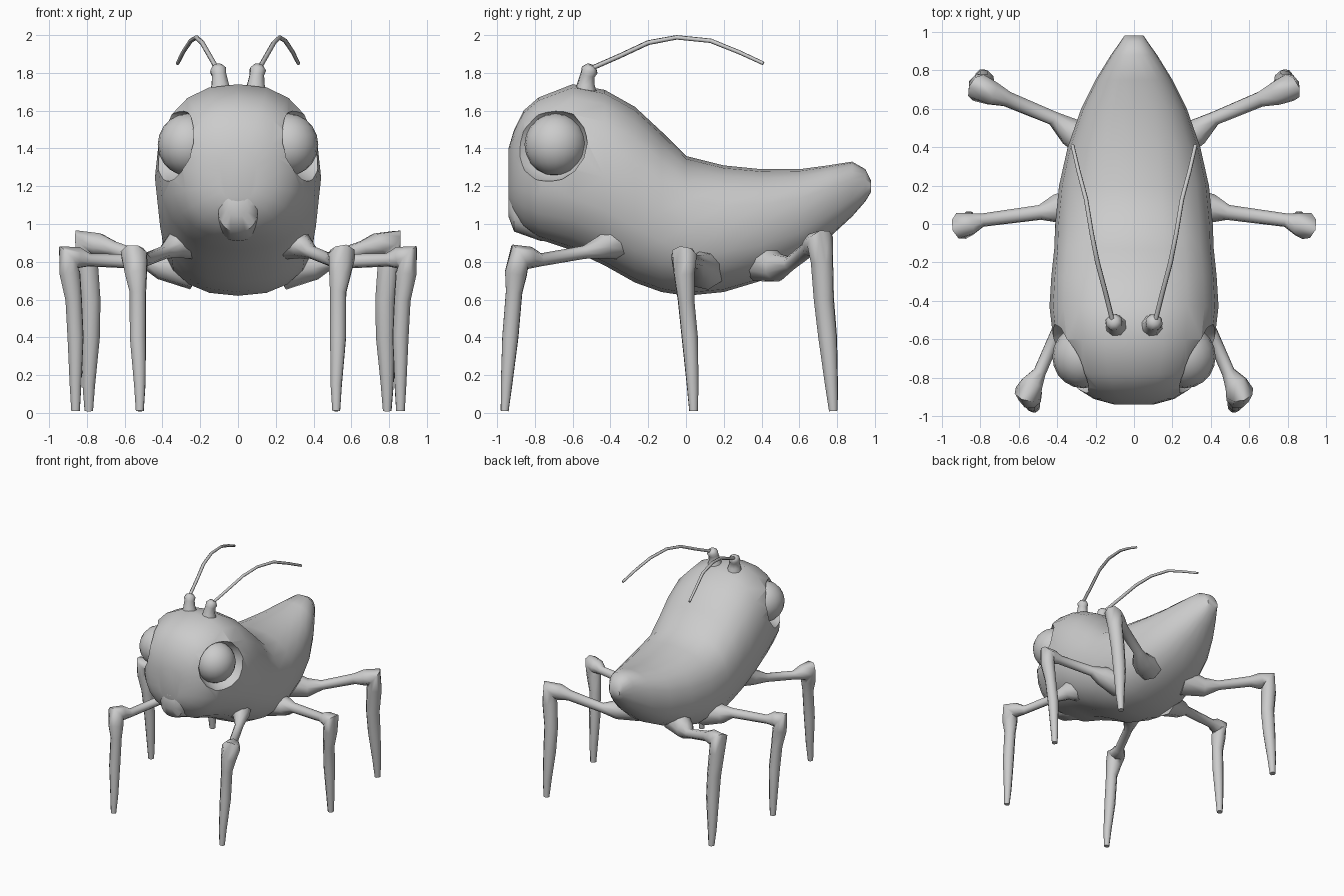
import bpy, bmesh, math
from mathutils import Vector

if "Cube" in bpy.data.objects:
    bpy.data.objects.remove(bpy.data.objects["Cube"])

grey = bpy.data.materials.new("light_grey")
grey.use_nodes = True
GREY = (0.6, 0.6, 0.6, 1)
grey.diffuse_color = GREY
grey.node_tree.nodes["Principled BSDF"].inputs["Base Color"].default_value = GREY


def smooth(obj, angle=50):
    bpy.ops.object.select_all(action='DESELECT')
    obj.select_set(True)
    bpy.context.view_layer.objects.active = obj
    bpy.ops.object.shade_smooth_by_angle(angle=math.radians(angle))


def loft(name, rings, angle=50):
    """Skin a list of equal-length vertex rings and cap both ends."""
    bm = bmesh.new()
    loops = [[bm.verts.new(p) for p in ring] for ring in rings]
    n = len(loops[0])
    for a, b in zip(loops, loops[1:]):
        for i in range(n):
            j = (i + 1) % n
            bm.faces.new((a[i], a[j], b[j], b[i]))
    bm.faces.new(loops[0])
    bm.faces.new(loops[-1])
    bmesh.ops.recalc_face_normals(bm, faces=bm.faces)
    mesh = bpy.data.meshes.new(name)
    bm.to_mesh(mesh)
    bm.free()
    obj = bpy.data.objects.new(name, mesh)
    bpy.context.collection.objects.link(obj)
    mesh.materials.append(grey)
    smooth(obj, angle)
    return obj


def tube(name, side, path, sides=8):
    """Round limb along (x, y, z, radius) points, mirrored by side."""
    pts = [Vector((side * p[0], p[1], p[2])) for p in path]
    rings = []
    normal = Vector((0.3, 1, 0.2))
    for i, p in enumerate(pts):
        before = (p - pts[i - 1]).normalized() if i else Vector()
        after = (pts[i + 1] - p).normalized() if i + 1 < len(pts) else Vector()
        t = (before + after).normalized()
        u = (normal - t * normal.dot(t)).normalized()
        v = t.cross(u)
        normal = u
        r = path[i][3]
        rings.append([p + r * (math.cos(a) * u + math.sin(a) * v)
                      for a in (math.tau * k / sides for k in range(sides))])
    return loft(name, rings, 70)


def ball(name, centre, scale, seg=20):
    bpy.ops.mesh.primitive_uv_sphere_add(segments=seg, ring_count=seg // 2, location=centre)
    obj = bpy.context.object
    obj.name = name
    obj.scale = scale
    bpy.ops.object.transform_apply(location=False, rotation=False, scale=True)
    obj.data.materials.append(grey)
    smooth(obj, 60)
    return obj


# Body: sections along y as (y, top, bottom, half width)
stations = [
    (-0.94, 1.40, 1.12, 0.10), (-0.91, 1.50, 1.05, 0.21), (-0.86, 1.60, 0.98, 0.29),
    (-0.78, 1.67, 0.92, 0.36), (-0.60, 1.74, 0.86, 0.42), (-0.43, 1.71, 0.78, 0.44),
    (-0.27, 1.62, 0.69, 0.43), (-0.13, 1.49, 0.64, 0.415), (0.00, 1.36, 0.62, 0.41),
    (0.20, 1.31, 0.64, 0.39), (0.40, 1.29, 0.70, 0.345), (0.60, 1.29, 0.80, 0.275),
    (0.75, 1.31, 0.92, 0.20), (0.88, 1.33, 1.04, 0.12), (0.95, 1.29, 1.12, 0.07),
    (0.98, 1.23, 1.17, 0.05)]


def section(y, top, bottom, half):
    ring = []
    for k in range(20):
        a = math.tau * k / 20
        c, s = math.cos(a), math.sin(a)
        x = half * math.copysign(abs(c) ** 0.85, c)
        z = (top + bottom) / 2 + (top - bottom) / 2 * math.copysign(abs(s) ** 0.85, s)
        ring.append((x, y, z))
    return ring


body = loft("body", [section(*s) for s in stations], 60)

# Eye sockets cut into the head
for side in (1, -1):
    cutter = ball("socket_cutter", (side * 0.40, -0.74, 1.43), (0.215, 0.22, 0.21), 16)
    cutter.hide_render = True
    mod = body.modifiers.new("socket", 'BOOLEAN')
    mod.operation = 'DIFFERENCE'
    mod.solver = 'EXACT'
    mod.object = cutter
    bpy.context.view_layer.objects.active = body
    bpy.ops.object.modifier_apply(modifier=mod.name)
    bpy.data.objects.remove(cutter)
smooth(body, 40)

# Snout at the lower front of the face
loft("snout", [section(-0.94, 1.16, 1.04, 0.06), section(-0.91, 1.20, 0.96, 0.105),
               section(-0.77, 1.18, 0.91, 0.12), section(-0.62, 1.1, 0.9, 0.10)])

# Leg points from the hip through the knee to the foot
legs = {
    "front": [(0.24, -0.36, 0.93, 0.13), (0.34, -0.44, 0.88, 0.065), (0.39, -0.54, 0.85, 0.035),
              (0.49, -0.77, 0.81, 0.035), (0.53, -0.83, 0.82, 0.06), (0.55, -0.88, 0.83, 0.075),
              (0.54, -0.90, 0.74, 0.062), (0.53, -0.91, 0.64, 0.046), (0.53, -0.93, 0.40, 0.045),
              (0.52, -0.95, 0.15, 0.032), (0.52, -0.96, 0.01, 0.022)],
    "middle": [(0.24, 0.10, 0.76, 0.11), (0.41, 0.08, 0.78, 0.075), (0.49, 0.06, 0.80, 0.04),
               (0.79, 0.02, 0.81, 0.036), (0.85, 0.00, 0.82, 0.06), (0.90, -0.01, 0.83, 0.072),
               (0.89, -0.01, 0.74, 0.058), (0.87, 0.00, 0.60, 0.046), (0.86, 0.02, 0.40, 0.045),
               (0.86, 0.035, 0.15, 0.033), (0.86, 0.04, 0.01, 0.024)],
    "rear": [(0.18, 0.40, 0.80, 0.11), (0.33, 0.48, 0.77, 0.075), (0.42, 0.55, 0.79, 0.038),
             (0.66, 0.65, 0.87, 0.042), (0.74, 0.68, 0.89, 0.065), (0.81, 0.71, 0.91, 0.075),
             (0.80, 0.72, 0.80, 0.062), (0.78, 0.73, 0.60, 0.056), (0.78, 0.75, 0.40, 0.052),
             (0.79, 0.77, 0.15, 0.036), (0.79, 0.78, 0.01, 0.024)]}

# Feeler socket and its thin arching strand
feeler_base = [(0.09, -0.53, 1.66, 0.075), (0.095, -0.53, 1.74, 0.048),
               (0.10, -0.52, 1.79, 0.04), (0.105, -0.51, 1.815, 0.046), (0.11, -0.50, 1.84, 0.025)]
feeler = [(0.11, -0.51, 1.82, 0.013), (0.15, -0.35, 1.89, 0.013), (0.19, -0.20, 1.96, 0.013),
          (0.22, -0.05, 1.988, 0.012), (0.25, 0.13, 1.97, 0.012), (0.29, 0.28, 1.91, 0.011),
          (0.32, 0.41, 1.85, 0.01)]

for side, label in ((1, "left"), (-1, "right")):
    ball(label + "_eye", (side * 0.265, -0.69, 1.42), (0.16, 0.165, 0.165))
    for place, path in legs.items():
        tube(f"{label}_{place}_leg", side, path)
    tube(label + "_feeler_base", side, feeler_base)
    tube(label + "_feeler", side, feeler, 6)
